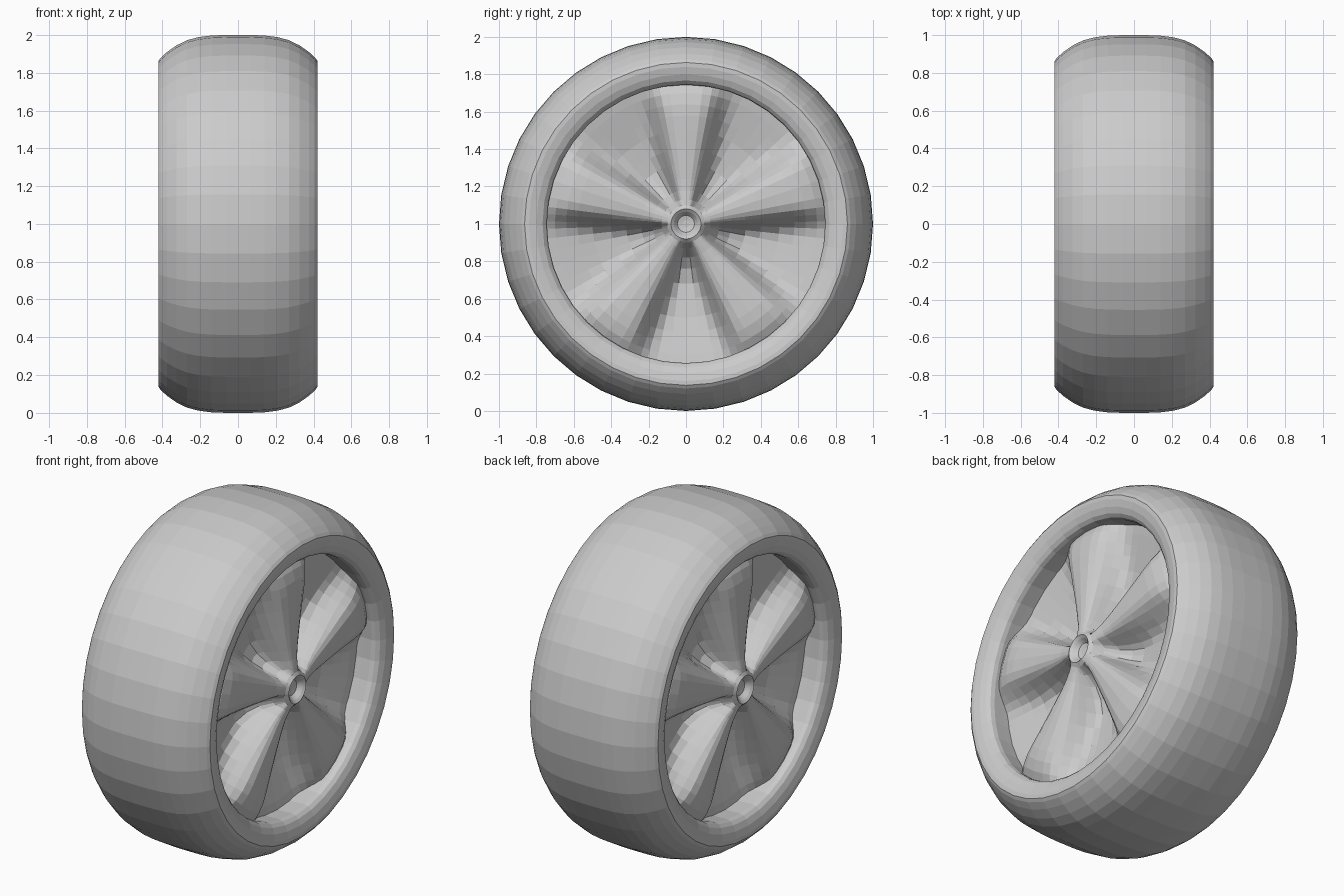
import bpy, bmesh, math

if "Cube" in bpy.data.objects:
    bpy.data.objects.remove(bpy.data.objects["Cube"], do_unlink=True)

grey = bpy.data.materials.new("plain grey")
grey.use_nodes = True
grey.diffuse_color = (0.6, 0.6, 0.6, 1)
grey.node_tree.nodes["Principled BSDF"].inputs["Base Color"].default_value = grey.diffuse_color


def wheel_part(rings, angles, place):
    """Rings of points around the x axis; place(ring, angle) gives (radius, x)."""
    bm = bmesh.new()
    loops = []
    for ring in rings:
        loop = []
        for a in angles:
            r, x = place(ring, a)
            loop.append(bm.verts.new((x, r * math.cos(a), r * math.sin(a))))
        loops.append(loop)
    n = len(angles)
    for lo, hi in zip(loops, loops[1:]):
        for i in range(n):
            j = (i + 1) % n
            bm.faces.new((lo[i], hi[i], hi[j], lo[j]))
    return bm, loops


def finish(name, bm):
    bmesh.ops.recalc_face_normals(bm, faces=bm.faces)
    mesh = bpy.data.meshes.new(name)
    bm.to_mesh(mesh)
    bm.free()
    mesh.materials.append(grey)
    ob = bpy.data.objects.new(name, mesh)
    ob.location.z = 1
    bpy.context.collection.objects.link(ob)
    return ob


def interp(points, t):
    for (t0, v0), (t1, v1) in zip(points, points[1:]):
        if t <= t1:
            return v0 + (v1 - v0) * max(0, t - t0) / (t1 - t0)
    return points[-1][1]


# Tyre with rolled lips and inner barrel, as one closed lathe profile
half = [(1.0, 0.06), (0.997, 0.14), (0.988, 0.21), (0.972, 0.27), (0.945, 0.325),
        (0.91, 0.375), (0.88, 0.408), (0.863, 0.42), (0.84, 0.42), (0.8, 0.411),
        (0.767, 0.396), (0.75, 0.378), (0.744, 0.355), (0.746, 0.3), (0.75, 0.1)]
profile = half + [(r, -x) for r, x in reversed(half)]
turns = [math.tau * i / 40 for i in range(40)]
bm, loops = wheel_part(profile + profile[:1], turns, lambda p, a: p)
bmesh.ops.remove_doubles(bm, verts=bm.verts, dist=1e-5)
finish("tyre", bm)

# Five-spoke disc: broad rounded spokes above a bowl-shaped floor, dimpled hub
hub = [(0.0, 0.345), (0.045, 0.353), (0.065, 0.378), (0.08, 0.39), (0.1, 0.38)]
crest = [(0.1, 0.38), (0.2, 0.37), (0.4, 0.375), (0.62, 0.38), (0.7, 0.36), (0.755, 0.33)]
floor = [(0.1, 0.37), (0.13, 0.31), (0.18, 0.24), (0.24, 0.2), (0.32, 0.185),
         (0.5, 0.205), (0.7, 0.25), (0.755, 0.26)]
section = [(0, 1.0), (7, 0.97), (11, 0.86), (14, 0.62), (17, 0.32), (20, 0.1), (24, 0.0)]
spread = [(0.1, 1.35), (0.25, 1.3), (0.4, 1.15), (0.6, 1.0)]
steps = [0, 7, 11, 14, 17, 20, 24, 29]
offsets = sorted({s * d for s in (-1, 1) for d in steps} | {36})
spoke_angles = [math.radians(90 + 72 * k + d) for k in range(5) for d in offsets]


def disc_place(r, a):
    if r < 0.1:
        return r, interp(hub, r)
    d = abs((math.degrees(a) - 90 + 36) % 72 - 36)
    low, high = interp(floor, r), interp(crest, r)
    return r, low + (high - low) * interp(section, d / interp(spread, r))


radii = [0.02, 0.045, 0.065, 0.08, 0.1, 0.13, 0.18, 0.24, 0.32, 0.4, 0.5, 0.58, 0.64, 0.7, 0.755]
for name, sign in (("left_spoke_disc", 1), ("right_spoke_disc", -1)):
    bm, loops = wheel_part(radii, spoke_angles, disc_place)
    bm.faces.new(loops[0])
    mesh = finish(name, bm).data
    # Faces point outward; the right disc is the left one mirrored
    if mesh.polygons[0].normal.x < 0:
        mesh.flip_normals()
    if sign < 0:
        for v in mesh.vertices:
            v.co.x *= -1
        mesh.flip_normals()
